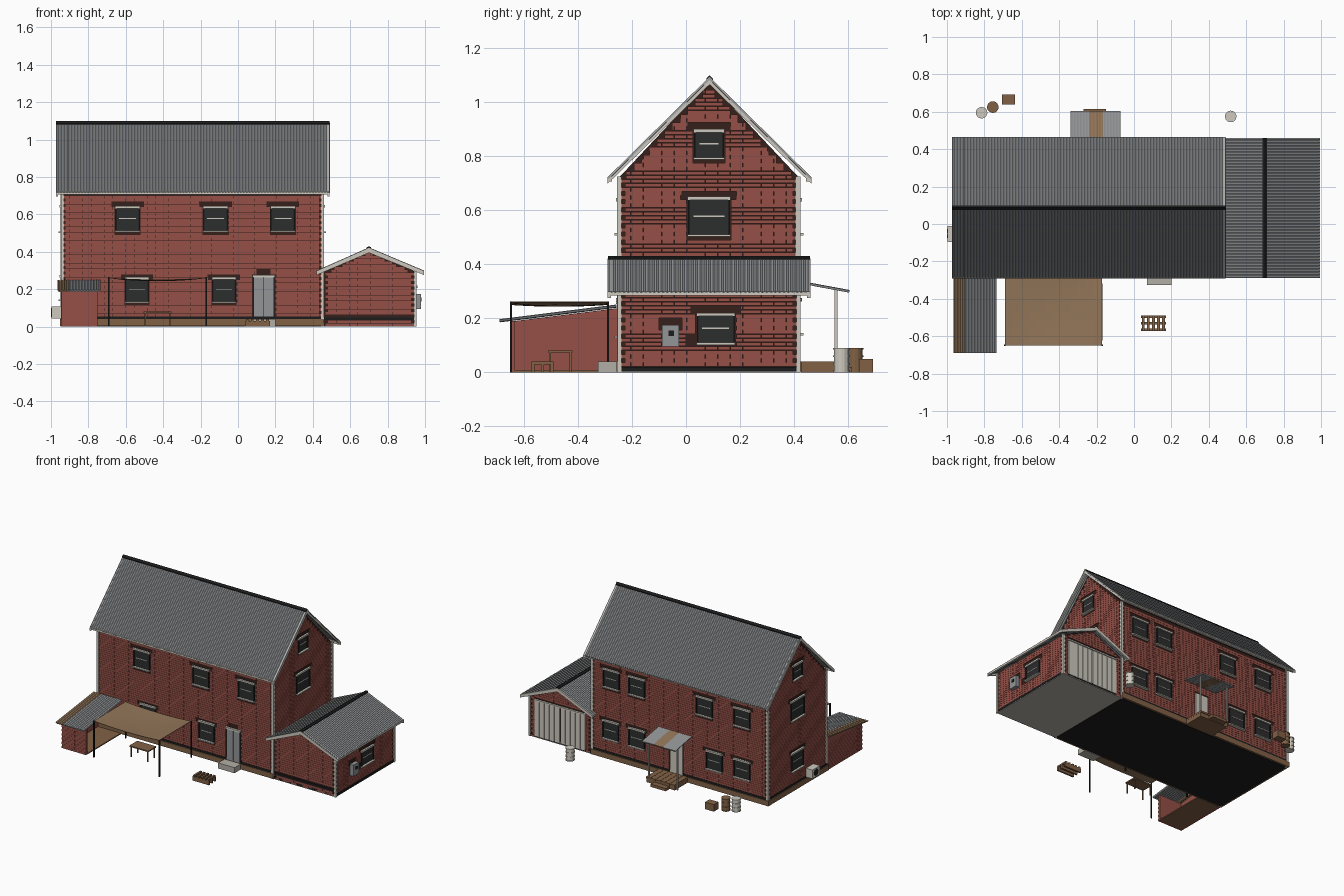
import bpy, bmesh, math
from mathutils import Matrix

if "Cube" in bpy.data.objects:
    bpy.data.objects.remove(bpy.data.objects["Cube"])


def material(name, r, g, b):
    m = bpy.data.materials.new(name)
    m.use_nodes = True
    m.diffuse_color = (r, g, b, 1)
    m.node_tree.nodes["Principled BSDF"].inputs["Base Color"].default_value = (r, g, b, 1)
    return m


BRICK = material("brick red", .30, .08, .063)
MORTAR = material("dark mortar", .035, .014, .011)
METAL = material("grey sheet metal", .29, .30, .31)
PALE = material("pale trim", .62, .59, .52)
GLASS = material("dark glass", .025, .026, .027)
WOOD = material("brown wood", .22, .12, .06)
TAN = material("tan canvas", .29, .18, .10)
BLACK = material("black", .012, .012, .012)
STONE = material("concrete", .45, .43, .39)


def finish(name, bm, mat):
    bmesh.ops.recalc_face_normals(bm, faces=bm.faces)
    me = bpy.data.meshes.new(name)
    bm.to_mesh(me)
    bm.free()
    me.materials.append(mat)
    ob = bpy.data.objects.new(name, me)
    bpy.context.collection.objects.link(ob)
    return ob


def boxes(name, mat, items):
    """One object from boxes given as x0, x1, y0, y1, z0, z1."""
    verts, faces = [], []
    for b in items:
        n = len(verts)
        xs, ys, zs = sorted(b[:2]), sorted(b[2:4]), sorted(b[4:])
        verts += [(x, y, z) for x in xs for y in ys for z in zs]
        faces += [[n + i for i in f] for f in ((0, 1, 3, 2), (4, 6, 7, 5), (0, 4, 5, 1),
                                               (2, 3, 7, 6), (0, 2, 6, 4), (1, 5, 7, 3))]
    me = bpy.data.meshes.new(name)
    me.from_pydata(verts, [], faces)
    me.materials.append(mat)
    bpy.context.collection.objects.link(bpy.data.objects.new(name, me))


def prism(name, mat, axis, poly, s, e):
    """Outline of (across, z) points extruded along the x or y axis."""
    bm = bmesh.new()
    at = lambda p, t: (t, p[0], p[1]) if axis == "x" else (p[0], t, p[1])
    a = [bm.verts.new(at(p, s)) for p in poly]
    b = [bm.verts.new(at(p, e)) for p in poly]
    bm.faces.new(a)
    bm.faces.new(b[::-1])
    for i in range(len(poly)):
        j = (i + 1) % len(poly)
        bm.faces.new((a[i], a[j], b[j], b[i]))
    return finish(name, bm, mat)


def sheet(name, mat, axis, s, e, high, low, pitch=.016, amp=.002):
    """Corrugated sheet with ribs running from high to low."""
    bm = bmesh.new()
    n = int((e - s) / pitch * 4)
    rows = []
    for i in range(n + 1):
        t, dz = s + (e - s) * i / n, amp * math.sin(i * math.pi / 2)
        rows.append([bm.verts.new((t, a, z + dz) if axis == "x" else (a, t, z + dz))
                     for a, z in (high, low)])
    for p, q in zip(rows, rows[1:]):
        bm.faces.new((p[0], p[1], q[1], q[0]))
    ob = finish(name, bm, mat)
    ob.modifiers.new("thickness", "SOLIDIFY").thickness = .008


def cylinder(name, mat, loc, r, h, axis="z", sides=16):
    bm = bmesh.new()
    bmesh.ops.create_cone(bm, cap_ends=True, segments=sides, radius1=r, radius2=r, depth=h)
    rot = Matrix.Rotation(math.pi / 2, 4, "Y") if axis == "x" else Matrix()
    bm.transform(Matrix.Translation(loc) @ rot)
    return finish(name, bm, mat)


# Wall frames: axis along the wall, plane position, outward sign
WALLS = {"front": ("x", -.25, -1), "back": ("x", .42, 1), "left": ("y", -.945, -1),
         "right": ("y", .457, 1), "annex_front": ("x", -.25, -1), "annex_back": ("x", .42, 1),
         "annex_right": ("y", .95, 1), "shed_front": ("x", -.65, -1), "shed_left": ("y", -.945, -1)}


def on_wall(wall, u0, u1, z0, z1, d0, d1):
    axis, pos, sg = WALLS[wall]
    d = (pos + sg * d0, pos + sg * d1)
    return (u0, u1, *d, z0, z1) if axis == "x" else (*d, u0, u1, z0, z1)


def brickwork(wall, u0, u1, z0, eave, apex=None, holes=()):
    """Brick courses stopping at openings, toothed at the corners."""
    h, length, items, row, z = .0150, .046, [], 0, z0
    top = apex[1] if apex else eave
    while z + h <= top:
        k = max(0, (z + h - eave) / (top - eave)) if apex else 0
        inset = .010 + .014 * (row % 2)
        lo, hi = u0 + inset, u1 - inset
        if apex:
            lo, hi = lo + (apex[0] - u0) * k, hi - (u1 - apex[0]) * k
        spans = [(lo, hi)]
        for a, b, c, d in holes:
            if z < d and z + h > c:
                spans = [s for p, q in spans for s in ((p, min(q, a)), (max(p, b), q)) if s[1] > s[0]]
        for p, q in spans:
            i = math.floor((p - u0) / length) - 1
            while u0 + i * length < q:
                a = u0 + (i + .5 * (row % 2)) * length
                c, d = max(a, p), min(a + length - .0008, q)
                if d - c > .006:
                    items.append(on_wall(wall, c, d, z, z + h - .001, -.006, 0))
                i += 1
        z, row = z + h, row + 1
    boxes(wall + "_bricks", BRICK, items)


def window(wall, u, z0, w, h):
    """Glazed window with lintel, sill and bars; returns the openings it needs."""
    a, b, z1, n = u - w / 2, u + w / 2, z0 + h, wall + "_window_"
    boxes(n + "glass", GLASS, [on_wall(wall, a, b, z0, z1, -.006, -.001)])
    boxes(n + "frame", BLACK, [on_wall(wall, p, q, z0, z1, -.006, .004)
                               for p, q in ((a, a + .007), (b - .007, b))])
    boxes(n + "trim", PALE, [on_wall(wall, a - .002, b + .002, z1 - .012, z1, -.006, .009),
                             on_wall(wall, a - .002, b + .002, z0 - .003, z0 + .005, -.006, .014),
                             on_wall(wall, a + .02, b - .02, z0 + h * .48, z0 + h * .48 + .005, -.006, .002)])
    return [(a - .004, b + .004, z0 - .008, z1), (a - .022, b + .022, z1 - .002, z1 + .013)]


# Wall cores
prism("house_core", MORTAR, "x", [(-.244, .04), (.414, .04), (.414, .725), (.085, 1.075), (-.244, .725)], -.939, .451)
prism("annex_core", MORTAR, "y", [(.452, .004), (.944, .004), (.944, .295), (.70, .412), (.452, .295)], -.244, .414)

# Openings and brick faces
front = [(.075, .20, 0, .278), (.10, .175, .278, .305)]
for u in (-.59, -.12, .24):
    front += window("front", u, .51, .13, .135)
for u in (-.54, -.075):
    front += window("front", u, .13, .125, .135)
brickwork("front", -.945, .457, .055, .715, holes=front)
back = [(-.28, -.16, 0, .28)]
for u in (.30, .097, -.44, -.737):
    back += window("back", u, .51, .13, .135)
for u in (.305, .097, -.517, -.737):
    back += window("back", u, .14, .13, .135)
brickwork("back", -.945, .457, .055, .715, holes=back)
left = window("left", .085, .79, .11, .11) + window("left", .085, .505, .155, .145) + window("left", .085, .14, .14, .135)
brickwork("left", -.25, .42, .055, .725, (.085, 1.08), left)
right = window("right", .085, .79, .11, .11) + window("right", .085, .505, .155, .145)
brickwork("right", -.25, .42, .28, .725, (.085, 1.08), right)
brickwork("annex_right", -.25, .42, .022, .295, holes=window("annex_right", .11, .105, .14, .115)
          + [(-.10, -.015, .17, .19), (.0, .04, .11, .13)])
brickwork("annex_front", .457, .95, .004, .295, (.70, .415), [(.457, .95, .034, .05)])
brickwork("annex_back", .457, .95, .004, .295, (.70, .415), [(.50, .91, 0, .275)])

# Base courses and undersides
boxes("house_plinth", WOOD, [(-.953, .46, -.258, .428, .003, .04)])
boxes("damp_course", BLACK, [(-.947, .453, -.252, .422, .04, .055), (-.94, .45, -.245, .415, 0, .004),
                             (.457, .952, -.25, .42, .004, .02), (.457, .948, -.251, -.24, .035, .049)])
boxes("annex_floor", STONE, [(.455, .95, -.25, .42, 0, .005)])

# Corner boards and eaves trim
posts = [(x - .008, x + .010, y - .010, y + .008, .0, .725)
         for x, y in ((-.939, -.244), (-.941, .416), (.451, -.246), (.451, .416))]
posts += [(.940, .954, y - .008, y + .008, 0, .295) for y in (-.246, .416)]
boxes("corner_boards", PALE, posts)
boxes("eaves_gutters", PALE, [(-.97, .488, y - .008, y + .008, .706, .722) for y in (-.282, .452)]
      + [(x - .007, x + .007, -.285, .455, .284, .299) for x in (.428, .987)])

# Roofs with barge boards and ridge caps
def gable_roof(name, axis, s, e, ridge, eaves, ends):
    for side, (a, z) in enumerate(eaves):
        sheet(f"{name}_roof_{side}", METAL, axis, s, e, ridge, (a, z))
        for t in ends:
            prism(name + "_barge_board", PALE, axis, [(ridge[0], ridge[1] - .001), (a, z - .001),
                  (a, z - .022), (ridge[0], ridge[1] - .027)], t - .006, t + .006)
    a, z = ridge
    drop = [(ridge[1] - q[1]) / abs(ridge[0] - q[0]) * .012 for q in eaves]
    prism(name + "_ridge_cap", BLACK, axis, [(a, z + .008), (a + .012, z + .007 - drop[1]),
          (a + .012, z - drop[1]), (a, z), (a - .012, z - drop[0]), (a - .012, z + .007 - drop[0])], s, e)


gable_roof("house", "x", -.973, .489, (.087, 1.092), ((-.291, .719), (.465, .719)), (-.968, .484))
gable_roof("annex", "y", -.289, .459, (.70, .422), ((.42, .298), (.995, .298)), (-.284, .454))

# Front door and step
boxes("front_door", METAL, [on_wall("front", a, a + .051, .04, .262, -.006, .002) for a in (.085, .139)])
boxes("front_door_gap", BLACK, [on_wall("front", .08, .195, .04, .27, -.006, -.003)])
boxes("front_door_trim", PALE, [on_wall("front", .078, .197, .262, .275, -.006, .009)])
boxes("front_step", STONE, [(.07, .20, -.325, -.25, 0, .04)])

# Plank double doors of the annex
boxes("annex_doors", PALE, [on_wall("annex_back", .505 + i * .04 + (i > 4) * .004, .541 + i * .04 + (i > 4) * .004,
                                    .012, .262, -.006, .004) for i in range(10)])
boxes("annex_door_header", PALE, [on_wall("annex_back", .50, .91, .264, .274, -.006, .008)])

# Back porch
boxes("porch_door", PALE, [on_wall("back", -.27, -.17, .04, .27, -.006, .004)])
for i, (a, b, m) in enumerate(((-.34, -.24, METAL), (-.24, -.165, TAN), (-.165, -.073, METAL))):
    sheet(f"porch_roof_{i}", m, "x", a, b, (.42, .338), (.605, .304), amp=.001)
boxes("porch_posts", PALE, [(x - .005, x + .005, .55, .56, 0, .31) for x in (-.32, -.095)])
boxes("porch_deck", WOOD, [(-.31 + i * .038, -.274 + i * .038, .42, .575, .028, .04) for i in range(6)]
      + [(-.31, -.085, .425, .57, 0, .028), (-.27, -.15, .575, .615, 0, .02)])

# Lean-to shed
brickwork("shed_front", -.955, -.74, 0, .195)
brickwork("shed_left", -.66, -.25, 0, .195)
boxes("shed_front_wall", BRICK, [(-.944, -.751, -.649, -.635, 0, .19)])
prism("shed_side_wall", BRICK, "x", [(-.649, 0), (-.25, 0), (-.25, .238), (-.649, .188)], -.944, -.93)
boxes("shed_floor", WOOD, [(-.93, -.75, -.635, -.255, 0, .008)])
for i, (a, b, m) in enumerate(((-.965, -.905, TAN), (-.905, -.735, METAL))):
    sheet(f"shed_roof_{i}", m, "x", a, b, (-.258, .249), (-.69, .195), amp=.002)

# Canvas canopy on posts
bm = bmesh.new()
bmesh.ops.create_grid(bm, x_segments=12, y_segments=8, size=1)
for v in bm.verts:
    sag = .016 * (1 - v.co.x ** 2) * (1 - .4 * v.co.y ** 2)
    v.co = (-.43 + v.co.x * .26, -.47 + v.co.y * .18, .262 - sag)
finish("canopy", bm, TAN).modifiers.new("thickness", "SOLIDIFY").thickness = .003
boxes("canopy_posts", BLACK, [(x - .004, x + .004, y - .004, y + .004, 0, .262)
                              for x in (-.69, -.17) for y in (-.648, -.288)])

# Table, pallet and crate
boxes("table", WOOD, [(-.505, -.355, -.51, -.42, .073, .081)]
      + [(x, x + .007, y, y + .007, 0, .074) for x in (-.50, -.367) for y in (-.506, -.431)])
boxes("pallet", WOOD, [(.043 + i * .027, .057 + i * .027, -.572, -.49, .029, .04) for i in range(5)]
      + [(.038, .17, y, y + .012, 0, .03) for y in (-.572, -.537, -.502)])
boxes("crate", WOOD, [(-.705, -.635, .64, .692, 0, .05)])

# Barrels with hoops
for x, y, m in ((-.815, .595, PALE), (-.755, .625, WOOD), (.517, .575, PALE)):
    cylinder("barrel", m, (x, y, .045), .028, .09)
    for z in (.004, .03, .06, .087):
        cylinder("barrel_hoop", m, (x, y, z), .031, .006)

# Cooling unit and meter box
boxes("cooling_unit", PALE, [(-.997, -.945, -.095, -.01, .045, .108)])
cylinder("cooling_fan", BLACK, (-.996, -.052, .077), .024, .006, "x")
boxes("meter_box", METAL, [(.95, .978, -.088, -.025, .095, .175)])
boxes("meter_dial", BLACK, [(.976, .982, -.065, -.045, .135, .155)])
